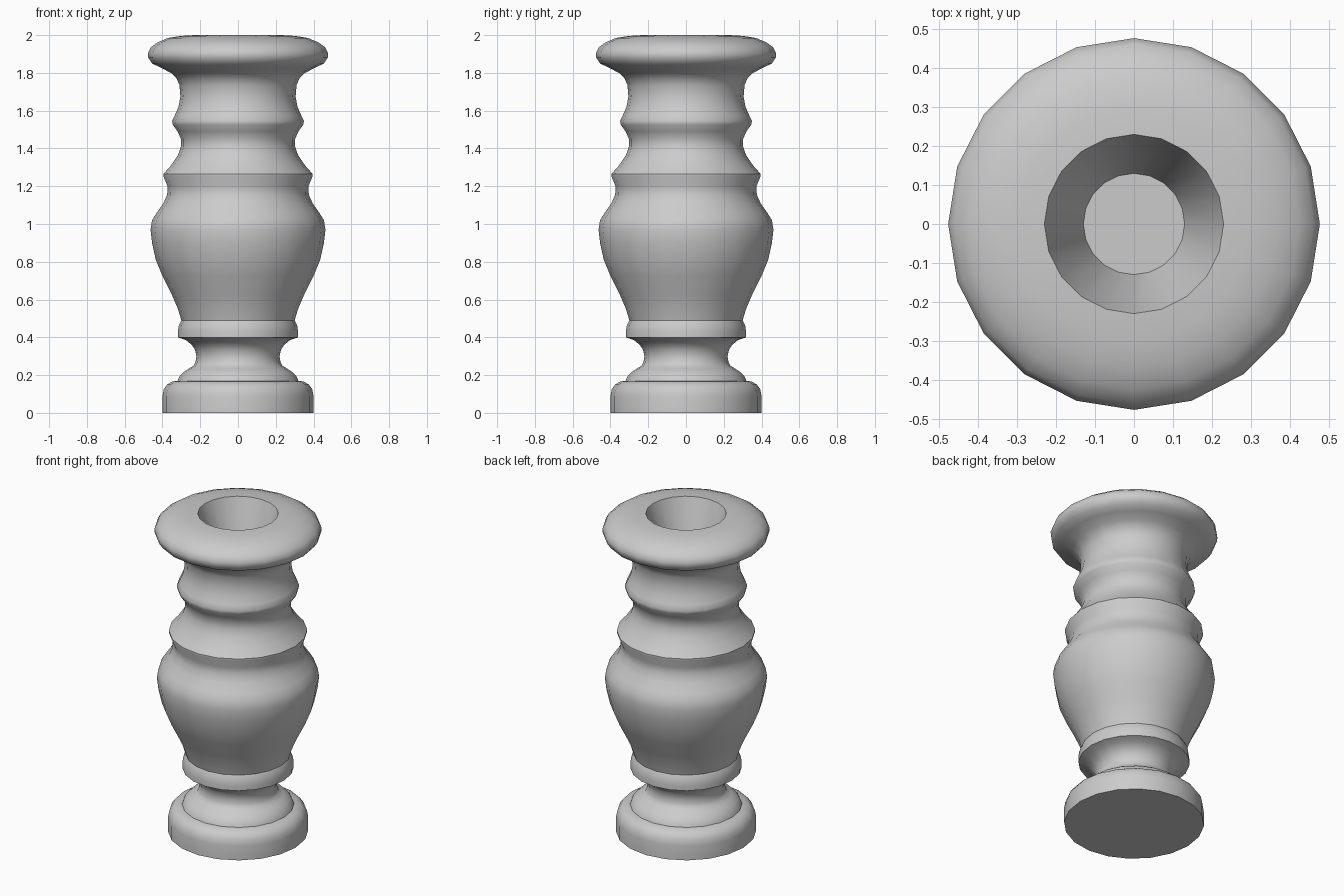
import bpy, bmesh
from math import cos, sin, pi, radians

SIDES = 20

# Turned profile as (radius, height), from the foot up and down into the cup
foot = [(.40, 0), (.40, .09), (.393, .125), (.375, .15), (.35, .165), (.32, .17),
        (.312, .19), (.29, .215), (.26, .235), (.235, .25)]
neck = [(.225, .27), (.22, .30), (.228, .335), (.245, .36), (.275, .385), (.318, .40)]
collar = [(.318, .43), (.313, .465), (.30, .49)]
belly = [(.318, .55), (.35, .625), (.40, .725), (.435, .81), (.455, .90), (.463, .97),
         (.455, 1.02), (.43, 1.06), (.395, 1.11), (.375, 1.155), (.373, 1.20),
         (.395, 1.253), (.395, 1.265)]
stem = [(.355, 1.31), (.318, 1.365), (.302, 1.41), (.302, 1.45), (.32, 1.49),
        (.345, 1.525), (.349, 1.545), (.335, 1.575), (.315, 1.62), (.305, 1.675),
        (.31, 1.735), (.325, 1.77), (.355, 1.80)]
rim = [(.41, 1.828), (.455, 1.85), (.475, 1.88), (.477, 1.905), (.462, 1.935),
       (.425, 1.962), (.37, 1.985), (.30, 1.996), (.23, 2.0)]
cup = [(.13, 1.70)]


def lathe(name, profile):
    """Revolve a profile around z and cap both ends."""
    bm = bmesh.new()
    rings = [[bm.verts.new((r * cos(2 * pi * i / SIDES), r * sin(2 * pi * i / SIDES), z))
              for i in range(SIDES)] for r, z in profile]
    for a, b in zip(rings, rings[1:]):
        for i in range(SIDES):
            j = (i + 1) % SIDES
            bm.faces.new((a[i], a[j], b[j], b[i]))
    bm.faces.new(rings[0][::-1])
    bm.faces.new(rings[-1])
    mesh = bpy.data.meshes.new(name)
    bm.to_mesh(mesh)
    bm.free()
    ob = bpy.data.objects.new(name, mesh)
    bpy.context.collection.objects.link(ob)
    return ob


# Candle holder, smooth except at the turned creases
holder = lathe("candle_holder", foot + neck + collar + belly + stem + rim + cup)
bpy.context.view_layer.objects.active = holder
holder.select_set(True)
bpy.ops.object.shade_smooth_by_angle(angle=radians(40))
